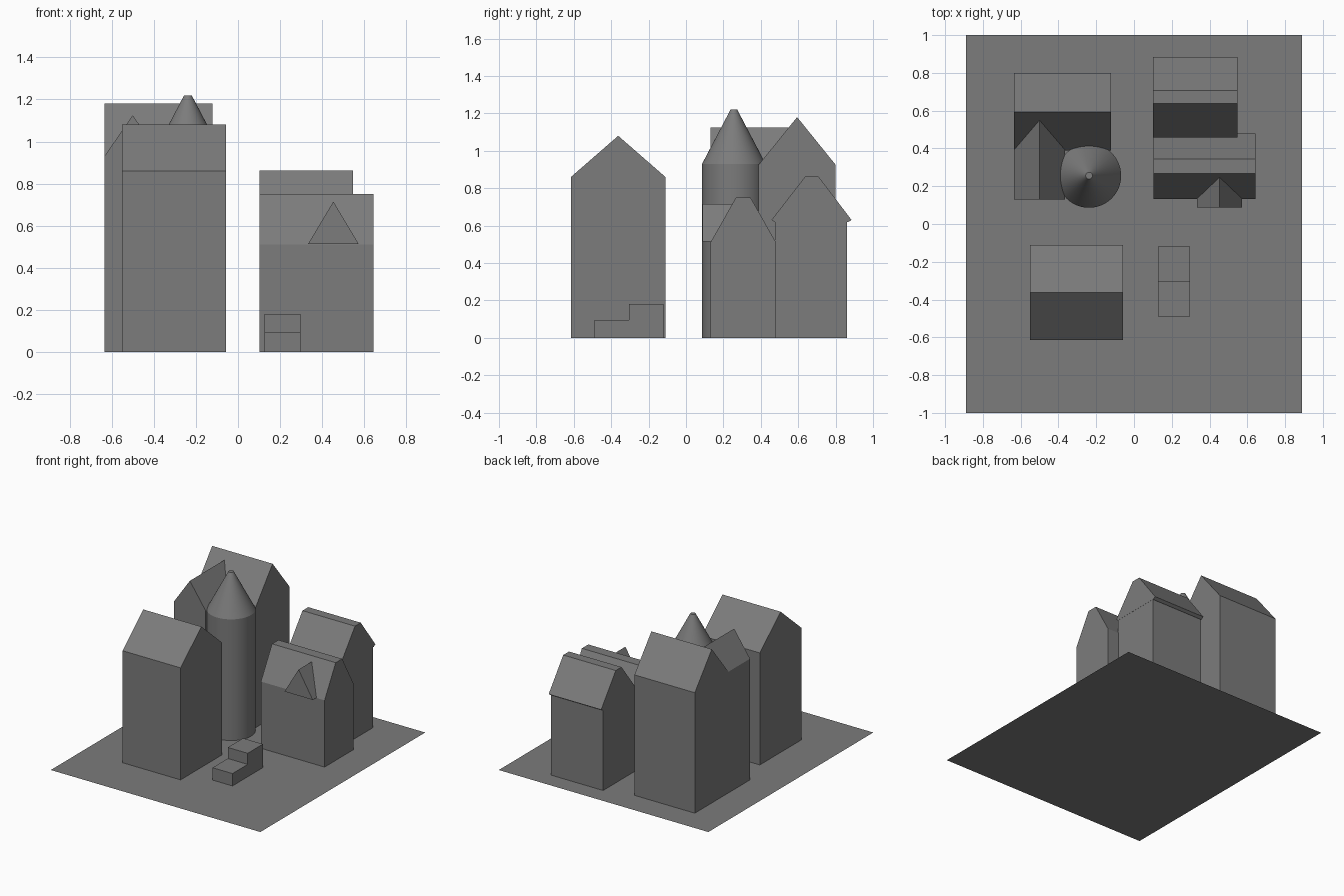
import bpy
import bmesh
import math

if "Cube" in bpy.data.objects:
    bpy.data.objects.remove(bpy.data.objects["Cube"])

stone = bpy.data.materials.new("plain_grey")
stone.diffuse_color = (0.2, 0.2, 0.2, 1)
stone.use_nodes = True
stone.node_tree.nodes["Principled BSDF"].inputs["Base Color"].default_value = stone.diffuse_color


def finish(name, bm):
    bmesh.ops.recalc_face_normals(bm, faces=bm.faces)
    me = bpy.data.meshes.new(name)
    bm.to_mesh(me)
    bm.free()
    me.materials.append(stone)
    ob = bpy.data.objects.new(name, me)
    bpy.context.collection.objects.link(ob)
    return ob


def prism(name, profile, a, b, axis="x"):
    """Extrude a side profile (u, z) along x (u = y) or along y (u = x)."""
    def point(u, z, t):
        return (t, u, z) if axis == "x" else (u, t, z)
    bm = bmesh.new()
    rings = [[bm.verts.new(point(u, z, t)) for u, z in profile] for t in (a, b)]
    n = len(profile)
    for ring in rings:
        bm.faces.new(ring)
    for i in range(n):
        j = (i + 1) % n
        bm.faces.new((rings[0][i], rings[0][j], rings[1][j], rings[1][i]))
    return finish(name, bm)


def gable(u0, u1, eave, ridge):
    return [(u0, 0), (u1, 0), (u1, eave), ((u0 + u1) / 2, ridge), (u0, eave)]


# Ground sheet
bm = bmesh.new()
bm.faces.new([bm.verts.new(p) for p in
              ((-0.89, -1, 0), (0.89, -1, 0), (0.89, 1, 0), (-0.89, 1, 0))])
finish("ground_sheet", bm)

# Left houses
prism("front_left_house", gable(-0.615, -0.11, 0.86, 1.08), -0.55, -0.057)
prism("back_left_house", gable(0.388, 0.80, 0.925, 1.18), -0.635, -0.122)
prism("gabled_wing", gable(-0.635, -0.365, 0.93, 1.125), 0.13, 0.56, "y")

# Right houses with flattened ridges
prism("low_house", [(0.132, 0), (0.48, 0), (0.48, 0.512), (0.345, 0.75),
                    (0.267, 0.75), (0.132, 0.512)], 0.102, 0.643)
prism("back_right_house", [(0.477, 0), (0.86, 0), (0.86, 0.64), (0.70, 0.84),
                           (0.645, 0.84), (0.477, 0.64)], 0.102, 0.546)
prism("back_right_roof", [(0.457, 0.63), (0.477, 0.618), (0.866, 0.618), (0.885, 0.63),
                          (0.708, 0.863), (0.638, 0.863)], 0.101, 0.547)

# Dormer poking out of the low house
prism("dormer", [(0.333, 0.514), (0.573, 0.514), (0.453, 0.715)], 0.088, 0.26, "y")

# Two-step stair block
prism("stair_block", [(-0.49, 0), (-0.12, 0), (-0.12, 0.18), (-0.305, 0.18),
                      (-0.305, 0.095), (-0.49, 0.095)], 0.127, 0.296)

# Round tower with conical cap
rings, sides = [], 64
bm = bmesh.new()
for r, z in ((0.17, 0), (0.17, 0.93), (0.018, 1.22)):
    rings.append([bm.verts.new((-0.238 + r * math.cos(2 * math.pi * i / sides),
                                0.256 + r * math.sin(2 * math.pi * i / sides), z))
                  for i in range(sides)])
for low, high in zip(rings, rings[1:]):
    for i in range(sides):
        j = (i + 1) % sides
        bm.faces.new((low[i], low[j], high[j], high[i]))
bm.faces.new(rings[0])
bm.faces.new(rings[-1])
tower = finish("round_tower", bm)
tower.select_set(True)
bpy.context.view_layer.objects.active = tower
bpy.ops.object.shade_smooth_by_angle(angle=math.radians(25))
